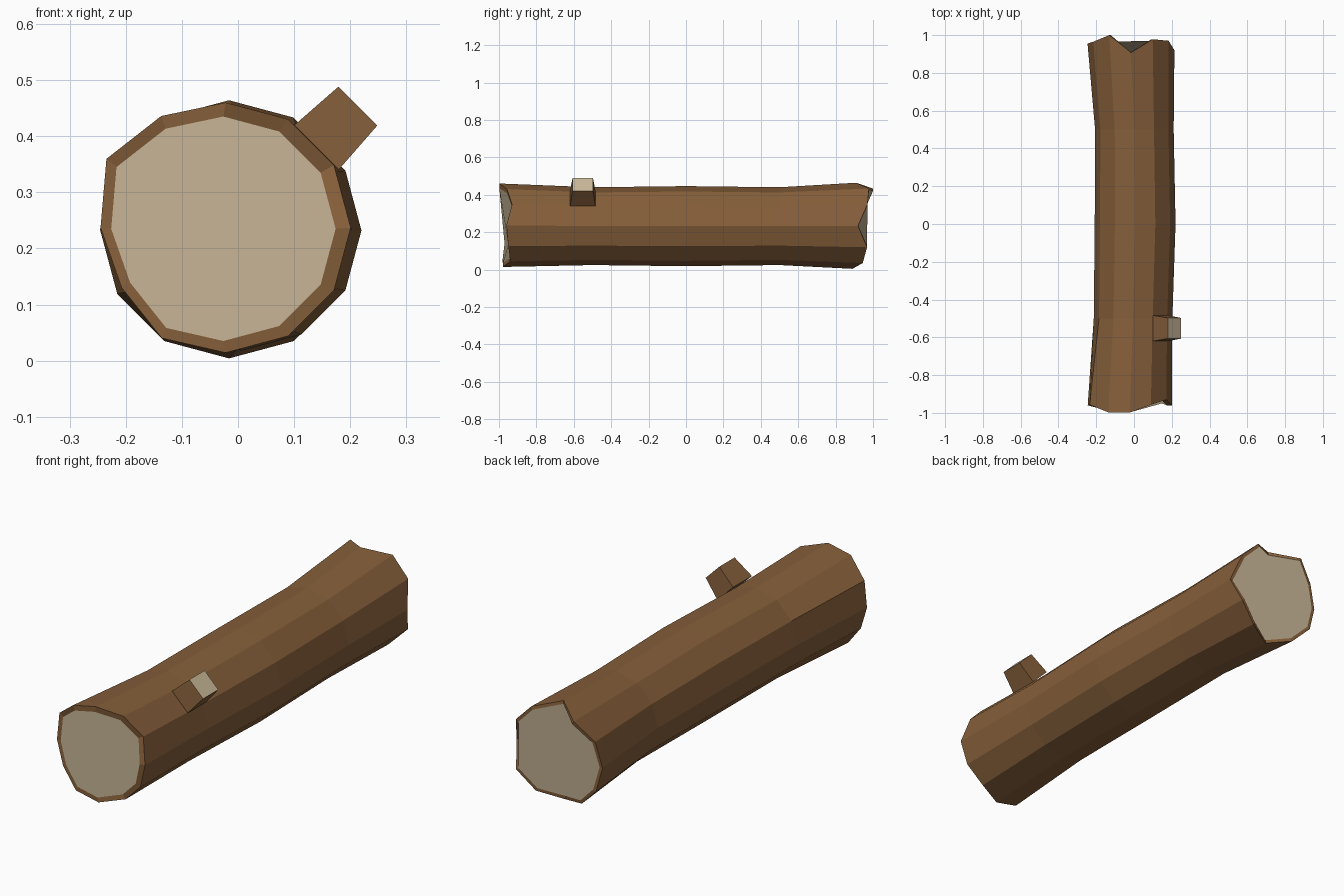
import bpy, bmesh, math
from mathutils import Vector

if "Cube" in bpy.data.objects:
    bpy.data.objects.remove(bpy.data.objects["Cube"])

N = 12  # sides of the log


def material(name, rgb):
    m = bpy.data.materials.new(name)
    m.diffuse_color = (*rgb, 1)
    m.use_nodes = True
    m.node_tree.nodes["Principled BSDF"].inputs["Base Color"].default_value = m.diffuse_color
    return m


bark = material("bark_brown", (0.235, 0.113, 0.042))
wood = material("cut_wood_beige", (0.60, 0.485, 0.32))


def make_object(name, bm):
    bmesh.ops.recalc_face_normals(bm, faces=bm.faces)
    me = bpy.data.meshes.new(name)
    bm.to_mesh(me)
    bm.free()
    me.materials.append(bark)
    me.materials.append(wood)
    ob = bpy.data.objects.new(name, me)
    bpy.context.collection.objects.link(ob)
    return ob


def ring(bm, cx, cz, r, ys, scale=None):
    out = []
    for i in range(N):
        a = 2 * math.pi * i / N
        k = r * (scale[i] if scale else 1)
        out.append(bm.verts.new((cx + k * math.cos(a), ys[i], cz + k * math.sin(a))))
    return out


def bridge(bm, a, b):
    for i in range(N):
        j = (i + 1) % N
        bm.faces.new((a[i], a[j], b[j], b[i]))


# Jagged end offsets, counter-clockwise from +x
front_y = [-0.96, -0.93, -0.957, -0.998, -0.997, -0.957,
           -0.96, -0.97, -0.98, -0.978, -0.94, -0.95]
back_y = [0.92, 0.97, 0.978, 0.908, 1.0, 0.965,
          0.955, 0.96, 0.94, 0.89, 0.945, 0.968]
front_scale = [1, 1, 1, 1, 1.03, 1.1, 1, 0.96, 1.02, 1, 1, 1]

# Log: inset front cap, bark rings, inset back cap
bm = bmesh.new()
rings = [
    ring(bm, -0.026, 0.235, 0.200, front_y, front_scale),
    ring(bm, -0.022, 0.237, 0.223, front_y, front_scale),
    ring(bm, -0.005, 0.232, 0.208, [-0.5] * N),
    ring(bm, 0.006, 0.232, 0.214, [0.0] * N),
    ring(bm, 0.002, 0.232, 0.208, [0.5] * N),
    ring(bm, -0.016, 0.234, 0.230, back_y),
    ring(bm, -0.016, 0.234, 0.215, back_y),
]
for a, b in zip(rings, rings[1:]):
    bridge(bm, a, b)
for cap in (rings[0], rings[-1]):
    bm.faces.new(cap).material_index = 1
make_object("log", bm)

# Branch stub: tapered box pointing up and to the right
bm = bmesh.new()
out = Vector((1, 0, 1)).normalized()
side = Vector((1, 0, -1)).normalized()
origin = Vector((0, -0.552, 0.24))


def square(dist, w, d, shift):
    return [bm.verts.new(origin + out * dist + side * (sx * w + shift) + Vector((0, sy * d, 0)))
            for sx, sy in ((-1, -1), (1, -1), (1, 1), (-1, 1))]


base = square(0.198, 0.056, 0.068, 0)
tip = square(0.302, 0.049, 0.055, 0.0)
for i in range(4):
    j = (i + 1) % 4
    bm.faces.new((base[i], base[j], tip[j], tip[i]))
bm.faces.new(base)
bm.faces.new(tip).material_index = 1
make_object("branch_stub", bm)
